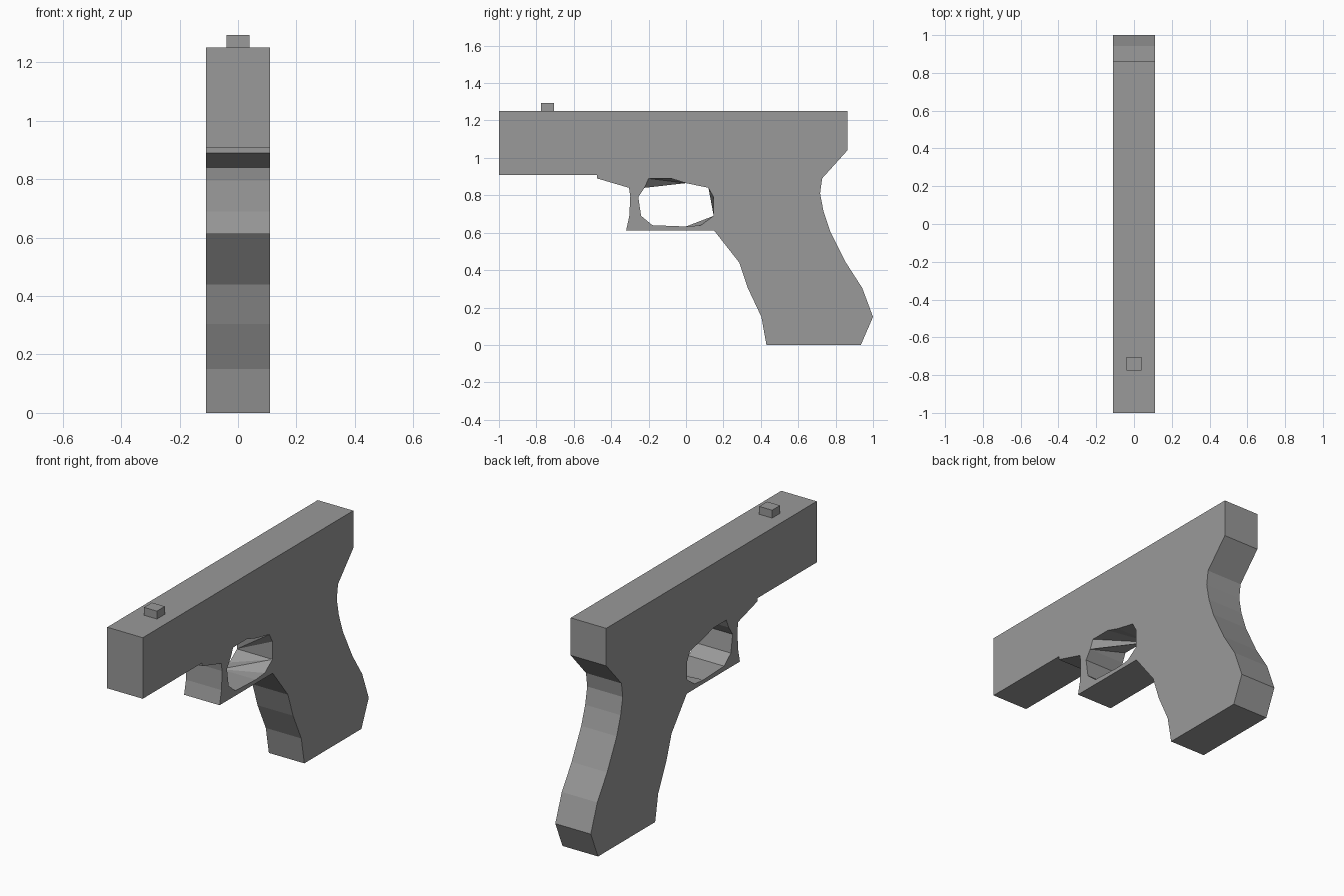
import bpy, bmesh

if "Cube" in bpy.data.objects:
    bpy.data.objects.remove(bpy.data.objects["Cube"])

HALF = 0.11  # half thickness of the body

# Dark grey finish shared by all parts
grey = bpy.data.materials.new("dark_grey")
grey.diffuse_color = (0.32, 0.32, 0.32, 1)
grey.use_nodes = True
grey.node_tree.nodes["Principled BSDF"].inputs["Base Color"].default_value = grey.diffuse_color


def finish(bm, name):
    bmesh.ops.recalc_face_normals(bm, faces=bm.faces)
    mesh = bpy.data.meshes.new(name)
    bm.to_mesh(mesh)
    bm.free()
    mesh.materials.append(grey)
    obj = bpy.data.objects.new(name, mesh)
    bpy.context.collection.objects.link(obj)
    return obj


def ring(bm, pts, x):
    verts = [bm.verts.new((x, y, z)) for y, z in pts]
    edges = [bm.edges.new((v, verts[(i + 1) % len(verts)])) for i, v in enumerate(verts)]
    return verts, edges


# Side profile (y, z): barrel block, grip, guard
outline = [(-1, 1.25), (0.863, 1.25), (0.863, 1.04), (0.728, 0.89), (0.717, 0.81),
           (0.735, 0.715), (0.77, 0.61), (0.855, 0.44), (0.942, 0.305), (1, 0.15),
           (0.935, 0), (0.43, 0), (0.403, 0.15), (0.33, 0.305), (0.285, 0.44),
           (0.15, 0.612), (-0.32, 0.612), (-0.303, 0.69), (-0.298, 0.795), (-0.305, 0.84),
           (-0.475, 0.89), (-0.475, 0.908), (-1, 0.908)]
# Opening inside the guard
opening = [(-0.255, 0.79), (-0.222, 0.84), (-0.2, 0.89), (-0.08, 0.89), (0, 0.865),
           (0.12, 0.84), (0.148, 0.79), (0.148, 0.69), (0.08, 0.64), (0, 0.633),
           (-0.18, 0.64), (-0.24, 0.69)]

bm = bmesh.new()
outer, inner, caps = [], [], []
for x in (HALF, -HALF):
    ov, oe = ring(bm, outline, x)
    iv, ie = ring(bm, opening, x)
    outer.append(ov)
    inner.append(iv)
    caps.append(oe + ie)
for edges in caps:
    bmesh.ops.triangle_fill(bm, edges=edges, use_beauty=True, normal=(1, 0, 0))

# Outer wall
n = len(outline)
for i in range(n):
    j = (i + 1) % n
    bm.faces.new((outer[0][i], outer[0][j], outer[1][j], outer[1][i]))

# Opening wall: twisted triangle strip, each letter advances one side
r = l = 0
m = len(opening)
for step in "RLLLLRRRRLLLRRLLRRLRLRLR":
    a, b = inner[0][r % m], inner[1][l % m]
    if step == "R":
        r += 1
        bm.faces.new((a, inner[0][r % m], b))
    else:
        l += 1
        bm.faces.new((a, inner[1][l % m], b))
finish(bm, "body")

# Small block on top
bm = bmesh.new()
bmesh.ops.create_cube(bm, size=1)
bmesh.ops.scale(bm, vec=(0.08, 0.07, 0.045), verts=bm.verts)
bmesh.ops.translate(bm, vec=(0, -0.74, 1.2715), verts=bm.verts)
finish(bm, "front_sight")
